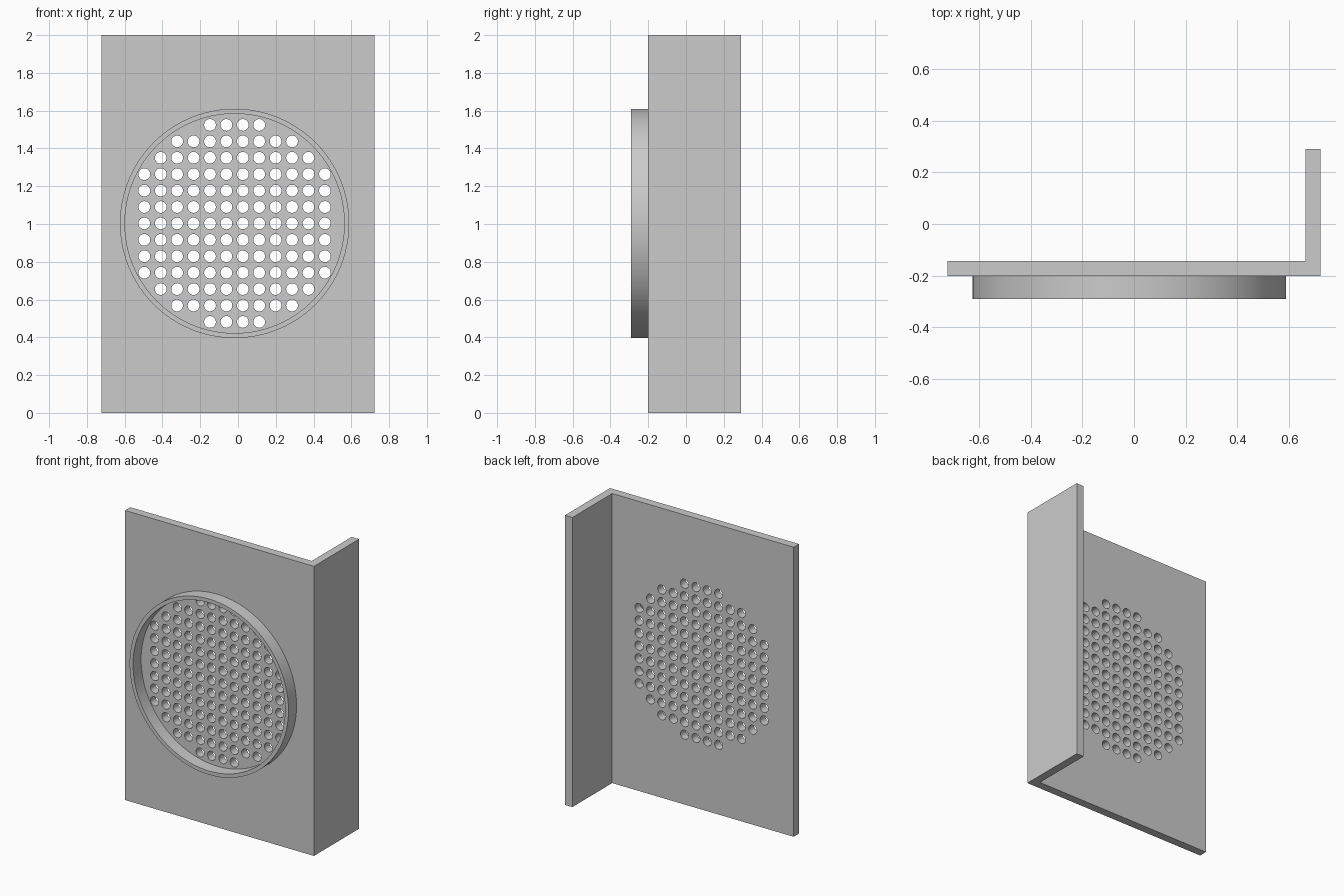
import bpy, bmesh
from math import pi, sin, cos

if "Cube" in bpy.data.objects:
    bpy.data.objects.remove(bpy.data.objects["Cube"])

CX, CZ = -0.018, 1.003            # centre of the round grille
X, Y = 0.722, 0.29                # half extents
FRONT, BACK, FLANGE_X = -0.202, -0.144, 0.665
PITCH, HOLE_R = 0.0869, 0.031


def make_object(name, bm):
    bmesh.ops.recalc_face_normals(bm, faces=bm.faces)
    mesh = bpy.data.meshes.new(name)
    bm.to_mesh(mesh)
    bm.free()
    obj = bpy.data.objects.new(name, mesh)
    bpy.context.collection.objects.link(obj)
    return obj


def extrude_face(bm, points, vec):
    face = bm.faces.new([bm.verts.new(p) for p in points])
    new = bmesh.ops.extrude_face_region(bm, geom=[face])["geom"]
    bmesh.ops.translate(bm, vec=vec, verts=[v for v in new if isinstance(v, bmesh.types.BMVert)])


def circle(cx, cz, r, y, n):
    return [(cx + r * cos(2 * pi * i / n), y, cz + r * sin(2 * pi * i / n)) for i in range(n)]


def shade(obj):
    bpy.ops.object.select_all(action='DESELECT')
    obj.select_set(True)
    bpy.context.view_layer.objects.active = obj
    bpy.ops.object.shade_smooth_by_angle(angle=0.6)


# L-shaped panel: front plate with a side flange
bm = bmesh.new()
profile = [(-X, FRONT), (X, FRONT), (X, Y), (FLANGE_X, Y), (FLANGE_X, BACK), (-X, BACK)]
extrude_face(bm, [(x, y, 0) for x, y in profile], (0, 0, 2))
panel = make_object("panel", bm)

# Hole cutter: 13 rows, with fewer holes toward top and bottom
bm = bmesh.new()
half_counts = [6, 6, 6, 6, 5, 4, 2]
for row in range(-6, 7):
    n = half_counts[abs(row)]
    for col in range(-n, n):
        extrude_face(bm, circle(CX + (col + 0.5) * PITCH, CZ + row * PITCH, HOLE_R,
                                FRONT - 0.05, 32), (0, 0.16, 0))
cutter = make_object("hole_cutter", bm)
cutter.hide_render = True

# Cut the holes and apply
mod = panel.modifiers.new("holes", 'BOOLEAN')
mod.operation = 'DIFFERENCE'
mod.solver = 'EXACT'
mod.object = cutter
bpy.context.view_layer.objects.active = panel
bpy.ops.object.modifier_apply(modifier=mod.name)
bpy.data.objects.remove(cutter)
shade(panel)

# Raised rim around the grille
bm = bmesh.new()
N = 96
section = [(0.607, FRONT + 0.003), (0.607, -Y), (0.581, -Y), (0.581, FRONT + 0.003)]
loops = [[bm.verts.new(p) for p in circle(CX, CZ, r, y, N)] for r, y in section]
for k in range(4):
    a, b = loops[k], loops[(k + 1) % 4]
    for i in range(N):
        j = (i + 1) % N
        bm.faces.new((a[i], a[j], b[j], b[i]))
shade(make_object("grille_rim", bm))
